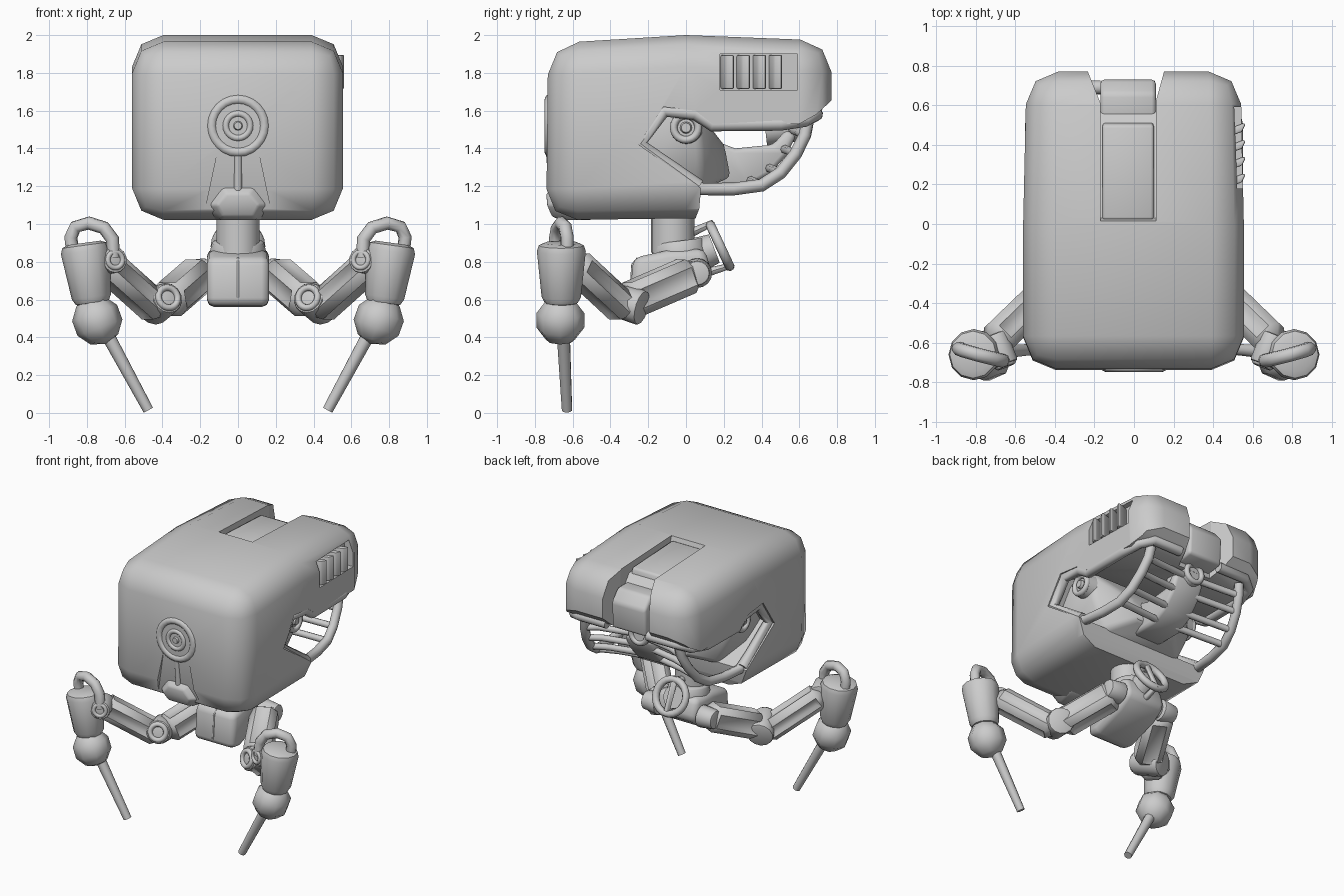
import bpy, bmesh, math
from mathutils import Vector, Matrix

if "Cube" in bpy.data.objects:
    bpy.data.objects.remove(bpy.data.objects["Cube"])

grey = bpy.data.materials.new("plain_grey")
grey.diffuse_color = (0.6, 0.6, 0.6, 1)
grey.use_nodes = True
grey.node_tree.nodes["Principled BSDF"].inputs["Base Color"].default_value = grey.diffuse_color


def activate(ob):
    bpy.ops.object.select_all(action='DESELECT')
    ob.select_set(True)
    bpy.context.view_layer.objects.active = ob


def smooth(ob, deg=40):
    activate(ob)
    bpy.ops.object.shade_smooth_by_angle(angle=math.radians(deg))


def finish(name, bm, deg=40):
    bmesh.ops.recalc_face_normals(bm, faces=bm.faces[:])
    me = bpy.data.meshes.new(name)
    bm.to_mesh(me)
    bm.free()
    ob = bpy.data.objects.new(name, me)
    bpy.context.collection.objects.link(ob)
    me.materials.append(grey)
    smooth(ob, deg)
    return ob


def bevel(bm, width, segs=2, min_angle=0.5):
    edges = [e for e in bm.edges if e.calc_face_angle(0) > min_angle]
    bmesh.ops.bevel(bm, geom=edges, offset=width, segments=segs, profile=0.5,
                    affect='EDGES', clamp_overlap=True)


def prism(name, yz, x0, x1, width=0, segs=2):
    """Side profile extruded across x, with optional rounded edges."""
    bm = bmesh.new()
    f = bm.faces.new([bm.verts.new((x0, y, z)) for y, z in yz])
    ext = bmesh.ops.extrude_face_region(bm, geom=[f])
    bmesh.ops.translate(bm, vec=(x1 - x0, 0, 0),
                        verts=[v for v in ext['geom'] if isinstance(v, bmesh.types.BMVert)])
    bmesh.ops.recalc_face_normals(bm, faces=bm.faces[:])
    if width:
        bevel(bm, width, segs)
    return finish(name, bm, 50)


def hull(name, pts, width=0):
    bm = bmesh.new()
    for p in pts:
        bm.verts.new(p)
    bmesh.ops.convex_hull(bm, input=bm.verts[:])
    if width:
        bevel(bm, width)
    return finish(name, bm)


def frame(a, b):
    a, b = Vector(a), Vector(b)
    d = b - a
    return Matrix.Translation((a + b) / 2) @ d.to_track_quat('Z', 'Y').to_matrix().to_4x4(), d.length


def rod(name, a, b, r1, r2=None, sides=16, width=0):
    m, length = frame(a, b)
    bm = bmesh.new()
    bmesh.ops.create_cone(bm, cap_ends=True, segments=sides, radius1=r1,
                          radius2=r1 if r2 is None else r2, depth=length, matrix=m)
    if width:
        bevel(bm, width, 2, 0.9)
    return finish(name, bm)


def limb(name, a, b, w, h):
    """Chamfered beam with a sunken panel on each long side."""
    m, length = frame(a, b)
    bm = bmesh.new()
    bmesh.ops.create_cube(bm, size=1)
    bmesh.ops.scale(bm, vec=(w, h, length), verts=bm.verts[:])
    bevel(bm, 0.045, 1)
    panels = [f for f in bm.faces if abs(f.normal.z) < 0.1 and
              max(abs(f.normal.x), abs(f.normal.y)) > 0.95]
    bmesh.ops.inset_individual(bm, faces=panels, thickness=0.03, depth=-0.015)
    bm.transform(m)
    return finish(name, bm, 50)


def tube(name, pts, r, cyclic=False):
    cu = bpy.data.curves.new(name, 'CURVE')
    cu.dimensions = '3D'
    cu.bevel_depth, cu.bevel_resolution, cu.use_fill_caps = r, 2, True
    sp = cu.splines.new('POLY')
    sp.points.add(len(pts) - 1)
    for p, co in zip(sp.points, pts):
        p.co = (*co, 1)
    sp.use_cyclic_u = cyclic
    cu.materials.append(grey)
    ob = bpy.data.objects.new(name, cu)
    bpy.context.collection.objects.link(ob)
    activate(ob)
    bpy.ops.object.convert(target='MESH')
    smooth(ob, 50)
    return ob


def ring(name, centre, normal, major, minor):
    q = Vector(normal).to_track_quat('Z', 'Y')
    angles = [i * math.tau / 24 for i in range(24)]
    return tube(name, [Vector(centre) + q @ Vector((math.cos(t) * major, math.sin(t) * major, 0))
                       for t in angles], minor, True)


def cut(ob, cutter):
    mod = ob.modifiers.new("cut", 'BOOLEAN')
    mod.operation, mod.solver, mod.object = 'DIFFERENCE', 'EXACT', cutter
    activate(ob)
    bpy.ops.object.modifier_apply(modifier=mod.name)
    bpy.data.objects.remove(cutter)


# Head shell: rounded block with open jaw, top slot, side vent and chin groove
head = prism("head_shell", [(-0.74, 1.02), (-0.73, 1.955), (0, 2.0), (0.77, 1.97),
                            (0.77, 1.02), (0, 1.03)], -0.56, 0.555, 0.165, 2)
for v in head.data.vertices:
    v.co.x *= 1 - 0.04 * max(0, v.co.y)
cut(head, prism("jaw_cutter", [(-0.25, 1.42), (-0.12, 1.62), (0.05, 1.6), (0.14, 1.53), (0.6, 1.53),
                               (0.69, 1.58), (0.82, 1.7), (0.9, 0.9), (0.0, 0.9), (0.07, 1.08),
                               (0.08, 1.19)], -0.8, 0.8))
cut(head, prism("slot_cutter", [(-0.02, 2.1), (0.03, 1.955), (0.52, 1.91), (0.57, 1.84), (0.7, 1.8),
                                (0.72, 1.4), (0.9, 1.4), (0.9, 2.1)], -0.17, 0.11))
cut(head, hull("lobe_cutter", [p for z in (1.3, 2.2) for p in
                               [(-0.165, 0.6, z), (0.105, 0.6, z), (-0.245, 0.8, z), (0.16, 0.8, z)]]))
cut(head, prism("vent_cutter", [(0.18, 1.71), (0.18, 1.9), (0.59, 1.9), (0.59, 1.71)], 0.47, 0.7))
cut(head, hull("chin_cutter", [(s * x, y, z) for s in (-1, 1) for x, y, z in
                               [(0.1, -0.737, 1.42), (0.1, -0.8, 1.42),
                                (0.2, -0.68, 0.95), (0.2, -0.8, 0.95)]]))
smooth(head, 55)

# Slot lid, rear block and vent slats
prism("slot_lid", [(0.02, 1.9), (0.02, 1.972), (0.5, 1.95), (0.52, 1.88)], -0.16, 0.1, 0.015)
prism("rear_block", [(0.5, 1.8), (0.54, 1.86), (0.66, 1.86), (0.73, 1.78), (0.72, 1.58), (0.5, 1.55)],
      -0.17, 0.11, 0.02)
for i in range(4):
    y = 0.18 + i * 0.085
    hull("vent_slat", [(x, y + dy, z) for z in (1.715, 1.895) for x, dy in
                       [(0.46, 0), (0.46, 0.04), (0.545, 0.03), (0.565, 0.07), (0.55, 0.075)]], 0.008)

# Front sensor and chin
rod("sensor_plate", (0, -0.70, 1.52), (0, -0.735, 1.52), 0.165, 0.155, 28)
ring("sensor_outer_ring", (0, -0.722, 1.52), (0, 1, 0), 0.14, 0.027)
ring("sensor_inner_ring", (0, -0.73, 1.52), (0, 1, 0), 0.065, 0.018)
rod("sensor_lens", (0, -0.72, 1.52), (0, -0.748, 1.52), 0.03, 0.02, 12)
rod("chin_rod", (0, -0.72, 1.38), (0, -0.70, 1.15), 0.022, sides=10)
hull("chin_nub", [(s * x, y, z) for s in (-1, 1) for x, y, z in
                  [(0.09, -0.69, 1.21), (0.19, -0.66, 1.1), (0.09, -0.66, 1.02), (0.06, -0.74, 1.16),
                   (0.11, -0.735, 1.1), (0.08, -0.71, 1.04), (0.14, -0.5, 1.02), (0.14, -0.55, 1.2)]],
     0.012)

# Inner skull, wide at the eyes and narrowing backwards, with a jaw spine
hull("inner_skull", [(s * w, y, z) for s in (-1, 1) for w, y, z in
                     [(0.44, -0.3, 1.6), (0.44, -0.3, 1.2), (0.43, 0.06, 1.6), (0.42, 0.08, 1.4),
                      (0.32, 0.08, 1.18), (0.2, 0.2, 1.42), (0.16, 0.24, 1.25), (0.2, -0.2, 1.1)]], 0.03)
prism("jaw_spine", [(0.1, 1.2), (0.1, 1.46), (0.26, 1.4), (0.46, 1.42), (0.53, 1.5), (0.585, 1.47),
                    (0.53, 1.36), (0.44, 1.26), (0.33, 1.2)], -0.13, 0.11, 0.025)
rod("rear_joint", (-0.03, 0.42, 1.5), (-0.03, 0.6, 1.52), 0.09, 0.08)
ring("rear_joint_ring", (-0.03, 0.6, 1.52), (0, 1, 0), 0.065, 0.02)

for s in (-1, 1):
    # Rim round the jaw opening, jaw rail and cage bars
    tube("jaw_rim", [(s * 0.515, y, z) for y, z in
                     [(0.07, 1.2), (-0.24, 1.425), (-0.115, 1.6), (0.05, 1.585), (0.14, 1.525), (0.5, 1.53)]]
         + [(s * 0.485, 0.63, 1.55), (s * 0.4, 0.69, 1.58), (s * 0.17, 0.69, 1.58)], 0.036)
    rail = [(s * x, y, z) for x, y, z in
            [(0.51, -0.04, 1.27), (0.5, 0.08, 1.185), (0.48, 0.25, 1.185), (0.46, 0.4, 1.205),
             (0.44, 0.5, 1.27), (0.42, 0.58, 1.37), (0.4, 0.63, 1.47), (0.39, 0.645, 1.55)]]
    tube("jaw_rail", rail, 0.034)
    for p in rail[3:7]:
        tube("cage_bar", [p, (s * 0.3, p[1] - 0.03, p[2] + 0.015), (0, p[1] - 0.07, p[2] + 0.03)], 0.024)
    # Side eye
    rod("eye_disc", (s * 0.4, 0, 1.51), (s * 0.47, 0, 1.51), 0.09, 0.08, 20)
    ring("eye_ring", (s * 0.47, 0, 1.51), (1, 0, 0), 0.065, 0.02)
    rod("eye_lens", (s * 0.46, 0, 1.51), (s * 0.49, 0, 1.51), 0.035, 0.025, 12)

# Neck, collar and torso
rod("neck", (0, -0.07, 0.85), (0, -0.07, 1.25), 0.115, 0.115, 20)
rod("neck_collar", (0, -0.03, 0.83), (0, -0.04, 0.91), 0.155, 0.135, 20, 0.01)
prism("torso", [(-0.28, 0.82), (-0.1, 0.86), (0.1, 0.87), (0.14, 0.72), (0.03, 0.64),
                (-0.2, 0.56), (-0.3, 0.57)], -0.165, 0.165, 0.04)
tube("torso_seam", [(0, -0.255, 0.82), (0, -0.284, 0.785), (0, -0.296, 0.61)], 0.006)

# Back ring with cross bar
ring("back_ring", (0, 0.18, 0.885), (0, 0.9, 0.42), 0.12, 0.026)
tube("back_ring_bar", [(0, 0.02, 0.95), (0, 0.13, 1.0), (0, 0.235, 0.78), (0, 0.1, 0.74)], 0.024)
rod("back_hub", (0, 0.02, 0.82), (0, 0.15, 0.87), 0.1, 0.08)

for s in (-1, 1):
    def P(x, y, z):
        return Vector((s * x, y, z))
    # Shoulder and upper arm
    rod("shoulder_axle", P(0.1, 0.03, 0.75), P(0.27, 0.05, 0.74), 0.065)
    rod("shoulder_disc", P(0.17, 0.06, 0.74), P(0.29, 0.06, 0.74), 0.08, 0.065, 16, 0.01)
    limb("upper_arm", P(0.2, 0.04, 0.74), P(0.38, -0.32, 0.585), 0.19, 0.19)
    # Elbow
    rod("elbow_joint", P(0.37, -0.42, 0.61), P(0.45, -0.23, 0.555), 0.085, 0.095, 14, 0.015)
    ring("elbow_ring", P(0.37, -0.42, 0.61), P(0.08, 0.19, -0.055), 0.055, 0.018)
    # Forearm and wrist
    limb("forearm", P(0.42, -0.32, 0.54), P(0.71, -0.60, 0.80), 0.175, 0.165)
    rod("wrist_disc", P(0.65, -0.71, 0.81), P(0.71, -0.56, 0.80), 0.07, 0.07, 14, 0.01)
    ring("wrist_ring", P(0.65, -0.71, 0.81), P(0.06, 0.15, -0.01), 0.042, 0.014)
    # Hand shell with hose, ball joint and spike
    rod("hand_shell", P(0.77, -0.66, 0.57), P(0.815, -0.66, 0.9), 0.1, 0.134, 12, 0.045)
    tube("hand_hose", [P(0.66, -0.69, 0.82), P(0.665, -0.69, 0.92), P(0.71, -0.68, 0.98),
                       P(0.79, -0.66, 1.005), P(0.86, -0.64, 0.985), P(0.885, -0.63, 0.93),
                       P(0.875, -0.63, 0.85)], 0.036)
    bm = bmesh.new()
    bmesh.ops.create_uvsphere(bm, u_segments=8, v_segments=5, radius=0.133)
    bm.transform(Matrix.Translation(P(0.745, -0.665, 0.49)) @ Matrix.Rotation(s * 0.35, 4, 'Y'))
    finish("ball_joint", bm, 50)
    rod("spike", P(0.70, -0.65, 0.43), P(0.475, -0.63, 0.015), 0.036, 0.028, 10)
